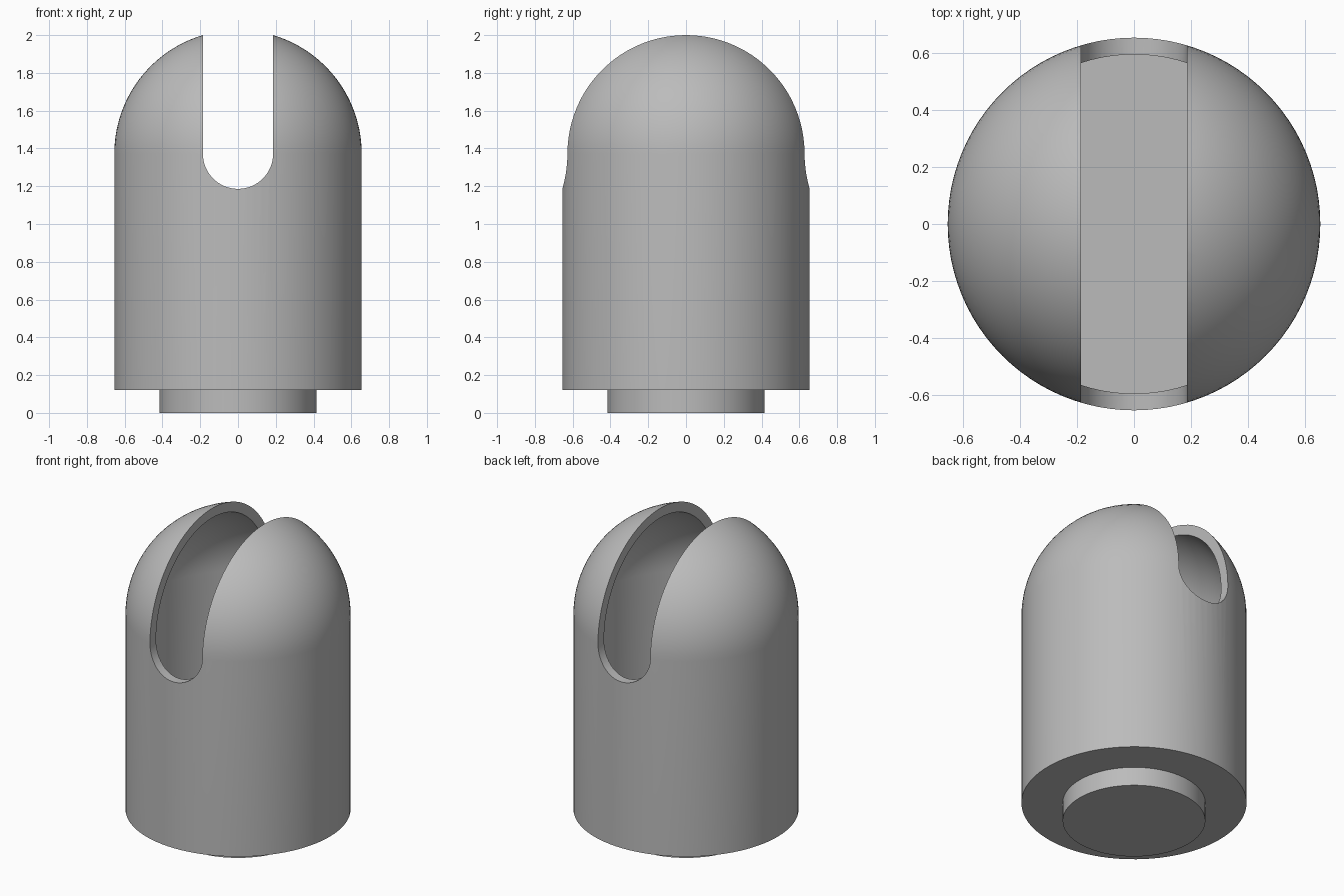
import bpy, bmesh
from math import sin, cos, pi

R_OUT, R_IN, R_PEG = 0.655, 0.596, 0.415   # shell and peg radii
Z_BASE, Z_FLOOR, Z_DOME = 0.12, 0.18, 1.372  # underside, inner floor, dome centre
R_SLOT = 0.186
SEGMENTS, DOME_STEPS = 96, 24

if "Cube" in bpy.data.objects:
    bpy.data.objects.remove(bpy.data.objects["Cube"], do_unlink=True)


def make_material(name, color):
    mat = bpy.data.materials.new(name)
    mat.use_nodes = True
    mat.diffuse_color = color
    mat.node_tree.nodes["Principled BSDF"].inputs["Base Color"].default_value = color
    return mat


def make_object(name, bm, mat):
    bmesh.ops.recalc_face_normals(bm, faces=bm.faces)
    mesh = bpy.data.meshes.new(name)
    bm.to_mesh(mesh)
    bm.free()
    mesh.materials.append(mat)
    obj = bpy.data.objects.new(name, mesh)
    bpy.context.collection.objects.link(obj)
    return obj


def dome(radius):
    """Quarter arc from the cylinder wall up to the axis, as (r, z) points."""
    angles = [i / DOME_STEPS * pi / 2 for i in range(DOME_STEPS)]
    return [(radius * cos(a), Z_DOME + radius * sin(a)) for a in angles] + [(0, Z_DOME + radius)]


def lathe(bm, profile):
    """Revolve an (r, z) profile whose ends both lie on the axis."""
    verts = [bm.verts.new((r, 0, z)) for r, z in profile]
    edges = [bm.edges.new(pair) for pair in zip(verts, verts[1:])]
    bmesh.ops.spin(bm, geom=verts + edges, cent=(0, 0, 0), axis=(0, 0, 1),
                   angle=2 * pi, steps=SEGMENTS)
    bmesh.ops.remove_doubles(bm, verts=bm.verts, dist=0.0001)


gray = make_material("neutral gray", (0.5, 0.5, 0.5, 1))

# Hollow domed body with a peg underneath
bm = bmesh.new()
lathe(bm, [(0, 0), (R_PEG, 0), (R_PEG, Z_BASE), (R_OUT, Z_BASE)] + dome(R_OUT))
outer_faces = list(bm.faces)
bmesh.ops.recalc_face_normals(bm, faces=outer_faces)
cavity = bmesh.new()
lathe(cavity, [(0, Z_FLOOR), (R_IN, Z_FLOOR)] + dome(R_IN))
body = make_object("domed_body", bm, gray)
cavity_cutter = make_object("cavity_cutter", cavity, gray)

# Round-bottomed slot cutter running front to back
bm = bmesh.new()
arc = [pi + i / 32 * pi for i in range(33)]
outline = [(R_SLOT * cos(a), Z_DOME + R_SLOT * sin(a)) for a in arc]
outline += [(R_SLOT, 2.5), (-R_SLOT, 2.5)]
face = bm.faces.new([bm.verts.new((x, -1, z)) for x, z in outline])
side = bmesh.ops.extrude_face_region(bm, geom=[face])["geom"]
bmesh.ops.translate(bm, vec=(0, 2, 0),
                    verts=[v for v in side if isinstance(v, bmesh.types.BMVert)])
slot_cutter = make_object("slot_cutter", bm, gray)

# Cut the cavity and the slot
bpy.ops.object.select_all(action="DESELECT")
bpy.context.view_layer.objects.active = body
body.select_set(True)
for cutter in (cavity_cutter, slot_cutter):
    mod = body.modifiers.new(cutter.name, "BOOLEAN")
    mod.operation = "DIFFERENCE"
    mod.solver = "EXACT"
    mod.object = cutter
    bpy.ops.object.modifier_apply(modifier=mod.name)
    bpy.data.objects.remove(cutter, do_unlink=True)

bpy.ops.object.shade_smooth_by_angle(angle=pi / 6)
